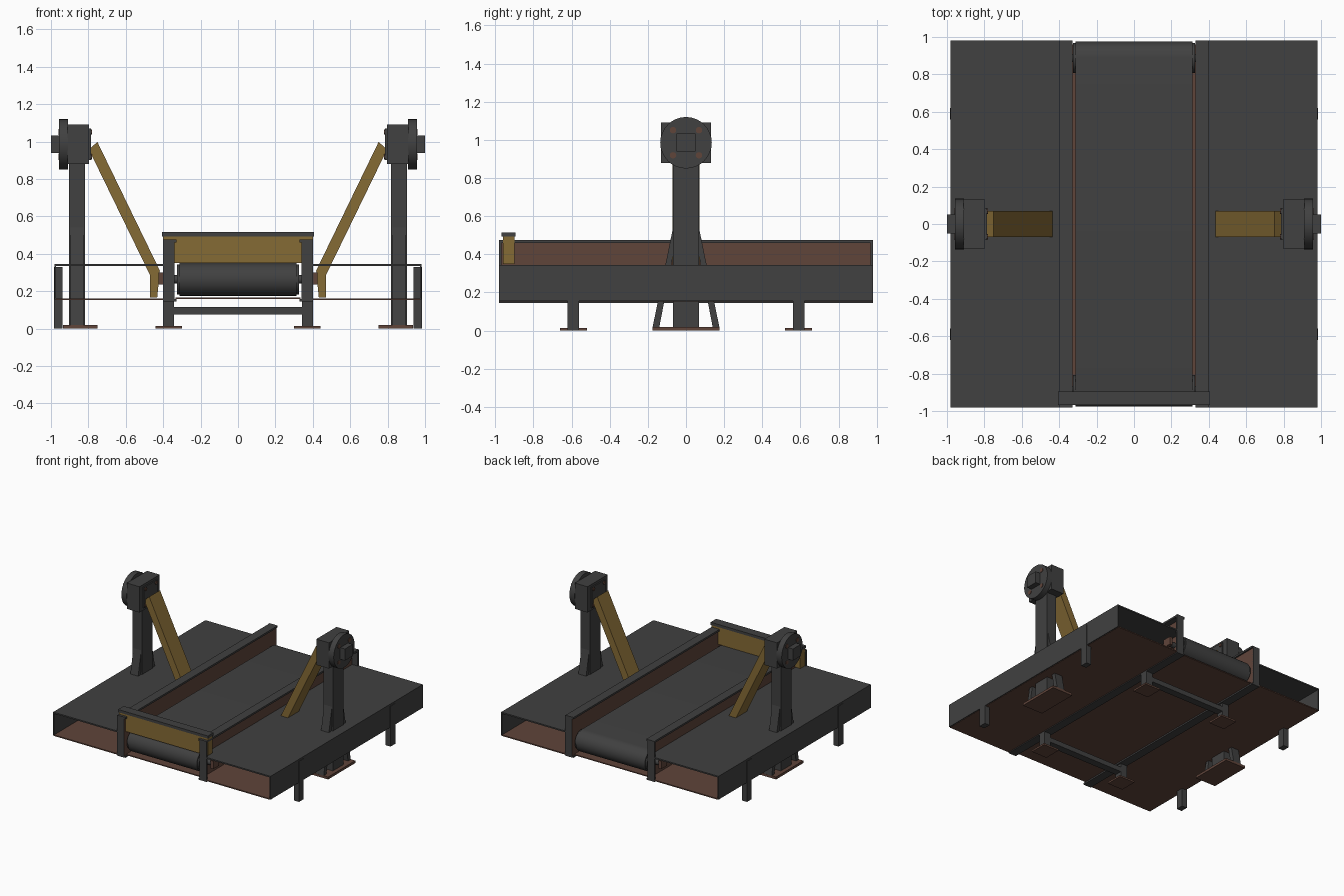
import bpy, bmesh, math
from mathutils import Vector, Matrix

cube = bpy.data.objects.get("Cube")
if cube:
    bpy.data.objects.remove(cube, do_unlink=True)


def material(name, rgb):
    m = bpy.data.materials.new(name)
    m.use_nodes = True
    m.diffuse_color = (*rgb, 1)
    m.node_tree.nodes["Principled BSDF"].inputs["Base Color"].default_value = (*rgb, 1)
    return m


GRAY = material("dark gray steel", (0.052, 0.052, 0.052))
BROWN = material("rust brown", (0.115, 0.058, 0.042))
GOLD = material("ochre gold", (0.235, 0.145, 0.036))


def finish(name, bm, mat, smooth=False):
    bmesh.ops.recalc_face_normals(bm, faces=bm.faces)
    me = bpy.data.meshes.new(name)
    bm.to_mesh(me)
    bm.free()
    me.materials.append(mat)
    ob = bpy.data.objects.new(name, me)
    bpy.context.collection.objects.link(ob)
    if smooth:
        bpy.ops.object.select_all(action='DESELECT')
        ob.select_set(True)
        bpy.context.view_layer.objects.active = ob
        bpy.ops.object.shade_smooth_by_angle(angle=math.radians(30))
    return ob


def box(name, x, y, z, mat):
    """Box from (low, high) ranges on each axis."""
    bm = bmesh.new()
    bmesh.ops.create_cube(bm, size=1)
    for v in bm.verts:
        v.co = Vector([(r[0] + r[1]) / 2 + c * (r[1] - r[0]) for r, c in zip((x, y, z), v.co)])
    return finish(name, bm, mat)


def rod(name, x, y, z, radius, mat, sides=32):
    """Cylinder along x between the two x values."""
    bm = bmesh.new()
    bmesh.ops.create_cone(bm, cap_ends=True, segments=sides, radius1=radius, radius2=radius,
                          depth=abs(x[1] - x[0]))
    bm.transform(Matrix.Translation(((x[0] + x[1]) / 2, y, z)) @ Matrix.Rotation(math.pi / 2, 4, 'Y'))
    return finish(name, bm, mat, True)


def prism(name, points, low, high, axis, mat, smooth=False):
    """Extrude a closed outline along x (points are y, z) or y (points are x, z)."""
    bm = bmesh.new()
    place = (lambda p, d: (d, *p)) if axis == 'x' else (lambda p, d: (p[0], d, p[1]))
    face = bm.faces.new([bm.verts.new(place(p, low)) for p in points])
    new = bmesh.ops.extrude_face_region(bm, geom=[face])["geom"]
    step = Vector(place((0, 0), high - low))
    bmesh.ops.translate(bm, vec=step, verts=[g for g in new if isinstance(g, bmesh.types.BMVert)])
    return finish(name, bm, mat, smooth)


def span(s, a, b):
    return tuple(sorted((s * a, s * b)))


END = 0.98
FULL = (-END, END)
ROLL_Z, ROLL_Y = 0.263, 0.887

# Conveyor belt loop
belt = []
for centre, start in ((ROLL_Y, -90), (-ROLL_Y, 90)):
    for i in range(17):
        a = math.radians(start + i * 180 / 16)
        belt.append((centre + 0.088 * math.cos(a), ROLL_Z + 0.088 * math.sin(a)))
prism("conveyor_belt", belt, -0.312, 0.312, 'x', GRAY, True)

# Rollers, axles, crossmembers
for end, s in (("front", -1), ("back", 1)):
    rod(end + "_roller", (-0.325, 0.325), s * ROLL_Y, ROLL_Z, 0.08, GRAY)
    rod(end + "_axle", (-0.41, 0.41), s * ROLL_Y, ROLL_Z, 0.022, GRAY, 16)
    box(end + "_crossmember", (-0.35, 0.35), span(s, 0.56, 0.62), (0.075, 0.115), GRAY)

# Pan beneath the belt
box("belt_pan", (-0.335, 0.335), (-0.96, 0.96), (0.158, 0.166), BROWN)

# Front stop board with its cap
box("stop_board", (-0.4, 0.4), (-0.96, -0.9), (0.35, 0.495), GOLD)
box("stop_board_cap", (-0.405, 0.405), (-0.967, -0.895), (0.493, 0.515), GRAY)

for side, s in (("left", 1), ("right", -1)):
    # Conveyor side rail
    box(side + "_rail_web", span(s, 0.34, 0.352), FULL, (0.155, 0.465), BROWN)
    box(side + "_rail_top", span(s, 0.328, 0.4), FULL, (0.46, 0.475), GRAY)
    box(side + "_rail_bottom", span(s, 0.33, 0.4), FULL, (0.145, 0.157), GRAY)

    # Side deck, open at both ends
    box(side + "_deck_top", span(s, 0.35, END), FULL, (0.334, 0.345), GRAY)
    box(side + "_deck_wall", span(s, 0.972, END), FULL, (0.155, 0.345), GRAY)
    box(side + "_deck_floor", span(s, 0.352, END - 0.008), FULL, (0.152, 0.161), BROWN)

    for end, t in (("front", -1), ("back", 1)):
        tag = side + "_" + end
        box(tag + "_rail_cap", span(s, 0.34, 0.402), span(t, 0.968, 0.981), (0.145, 0.475), GRAY)
        # Conveyor legs and feet
        box(tag + "_leg", span(s, 0.342, 0.4), span(t, 0.56, 0.62), (0.012, 0.16), GRAY)
        box(tag + "_foot", span(s, 0.3, 0.44), span(t, 0.52, 0.66), (0, 0.014), BROWN)
        # Deck legs
        box(tag + "_deck_leg", span(s, 0.938, 0.984), span(t, 0.56, 0.62), (0, 0.33), GRAY)
        # Roller bearings
        box(tag + "_bearing", span(s, 0.4, 0.425), span(t, 0.85, 0.925), (0.235, 0.3), BROWN)
        # Sloped column braces
        prism(tag + "_column_brace", [(t * 0.068, 0.54), (t * 0.175, 0.018), (t * 0.14, 0.018),
                                      (t * 0.04, 0.54)], s * 0.825, s * 0.895, 'x', GRAY)

    # Column on its base plate
    box(side + "_base_plate", span(s, 0.75, 0.935), (-0.175, 0.175), (0, 0.02), BROWN)
    box(side + "_column", span(s, 0.818, 0.903), (-0.068, 0.068), (0.02, 0.9), GRAY)

    # Motor head: housing, disc, square hub, bolts
    head = 0.985
    box(side + "_motor_housing", span(s, 0.797, 0.912), (-0.13, 0.13), (0.88, 1.09), GRAY)
    box(side + "_inner_plate", span(s, 0.787, 0.798), (-0.085, 0.085), (0.9, 1.07), GRAY)
    rod(side + "_motor_disc", span(s, 0.91, 0.957), 0, head, 0.135, GRAY)
    box(side + "_square_hub", span(s, 0.955, 1), (-0.05, 0.05), (0.938, 1.033), GRAY)
    for y in (-0.068, 0.068):
        for z in (-0.066, 0.066):
            rod(side + "_bolt", span(s, 0.95, 0.961), y, head + z, 0.017, BROWN, 12)
            rod(side + "_inner_bolt", span(s, 0.78, 0.79), y, head + z, 0.014, BROWN, 12)

    # Slanted arm, lower block, pivot
    prism(side + "_arm", [(s * x, z) for x, z in
                          ((0.752, 0.998), (0.797, 0.957), (0.47, 0.285), (0.47, 0.165),
                           (0.432, 0.165), (0.418, 0.31))], -0.07, 0.07, 'y', GOLD)
    rod(side + "_arm_pivot", span(s, 0.395, 0.44), 0, 0.265, 0.03, BROWN, 16)
